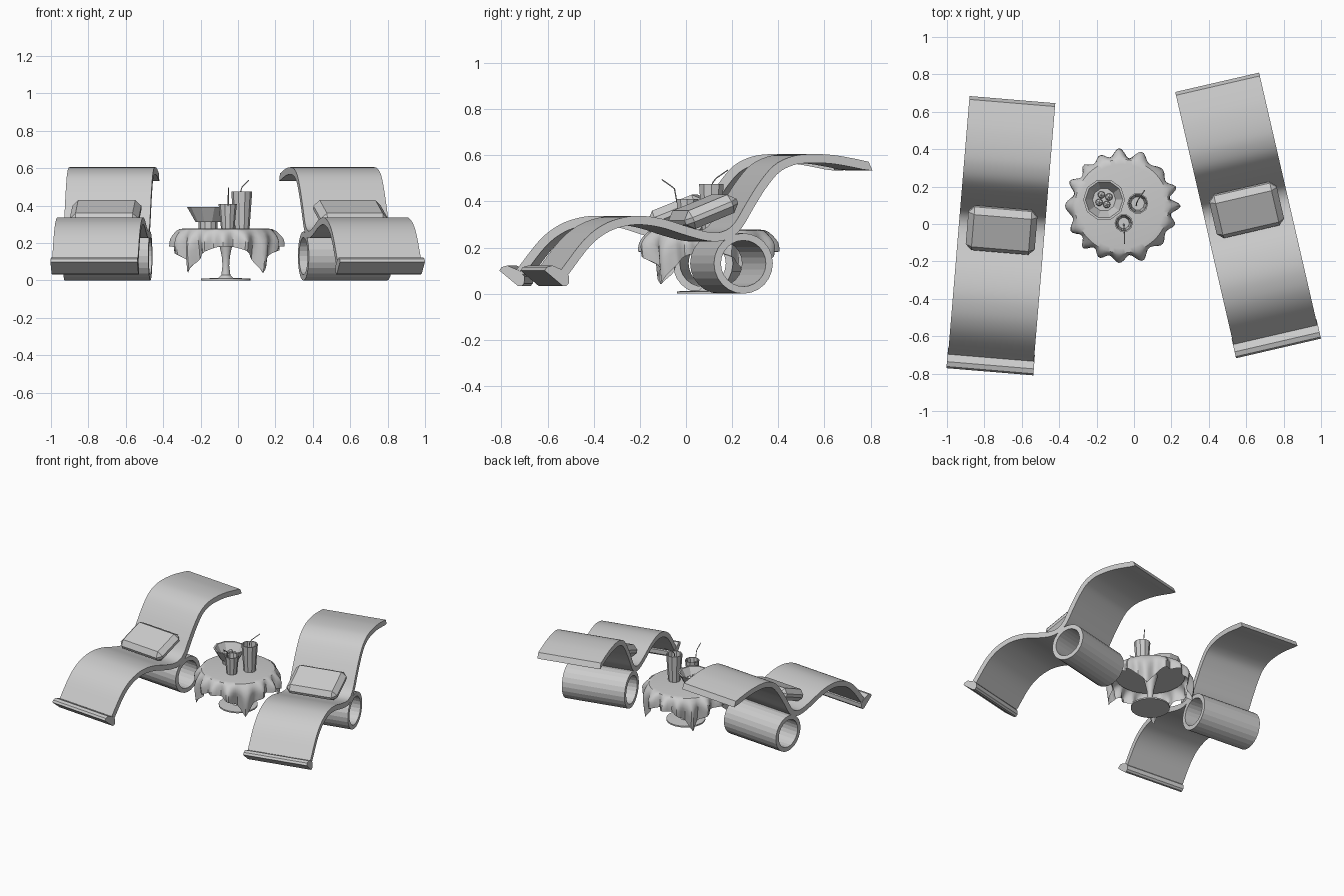
import bpy, bmesh, math
from mathutils import Vector, Matrix

if "Cube" in bpy.data.objects:
    bpy.data.objects.remove(bpy.data.objects["Cube"])


def finish(name, bm, mat=None, smooth=False):
    bmesh.ops.recalc_face_normals(bm, faces=bm.faces)
    me = bpy.data.meshes.new(name)
    bm.to_mesh(me)
    bm.free()
    ob = bpy.data.objects.new(name, me)
    bpy.context.collection.objects.link(ob)
    if mat is not None:
        ob.matrix_world = mat
    if smooth:
        bpy.ops.object.select_all(action='DESELECT')
        ob.select_set(True)
        bpy.context.view_layer.objects.active = ob
        bpy.ops.object.shade_smooth_by_angle(angle=math.radians(35))
    return ob


def catmull(pts, n):
    p = [Vector(q) for q in pts]
    p = [2 * p[0] - p[1]] + p + [2 * p[-1] - p[-2]]
    out = []
    for i in range(1, len(p) - 2):
        a, b, c, d = p[i - 1:i + 3]
        for k in range(n):
            t = k / n
            out.append(0.5 * (2 * b + (c - a) * t + (2 * a - 5 * b + 4 * c - d) * t * t
                              + (3 * b - a - 3 * c + d) * t ** 3))
    return out + [p[-2]]


def extrude_x(bm, ring, w):
    """Prism of a (y, z) outline, width w across x."""
    ends = [[bm.verts.new((x, p[0], p[1])) for p in ring] for x in (-w / 2, w / 2)]
    n = len(ring)
    for i in range(n):
        j = (i + 1) % n
        bm.faces.new((ends[0][i], ends[0][j], ends[1][j], ends[1][i]))
    return ends


def lathe(name, prof, sides, loc, closed=False, smooth=False, mat=None):
    """Turn an (r, z) profile; r = 0 makes a pole."""
    bm = bmesh.new()
    rings = []
    for r, z in prof:
        if r == 0:
            rings.append([bm.verts.new((0, 0, z))] * sides)
        else:
            rings.append([bm.verts.new((r * math.cos(math.tau * i / sides),
                                        r * math.sin(math.tau * i / sides), z)) for i in range(sides)])
    pairs = list(zip(rings, rings[1:])) + ([(rings[-1], rings[0])] if closed else [])
    for a, b in pairs:
        for i in range(sides):
            j = (i + 1) % sides
            bm.faces.new(list(dict.fromkeys((a[i], a[j], b[j], b[i]))))
    return finish(name, bm, mat or Matrix.Translation(loc), smooth)


# top line of the lounger's wavy sheet, foot to head (length, height)
TOP = [(-.66, .105), (-.56, .232), (-.475, .298), (-.385, .33), (-.30, .337), (-.20, .322),
       (-.09, .288), (.00, .266), (.06, .27), (.11, .305), (.165, .395), (.22, .48),
       (.285, .555), (.36, .593), (.44, .605), (.54, .602), (.63, .588), (.707, .572)]
LIP = [(-.735, .10), (-.726, .115), (-.70, .122), (-.645, .098), (-.626, .075),
       (-.627, .045), (-.638, .033), (-.655, .034)]
WIDTH, THICK = .46, .038


def lounger(side, loc, angle):
    base = Matrix.Translation(loc) @ Matrix.Rotation(math.radians(angle), 4, 'Z')
    # wavy sheet
    top = catmull(TOP, 4)
    low = []
    for i, p in enumerate(top):
        t = (top[min(i + 1, len(top) - 1)] - top[max(i - 1, 0)]).normalized()
        low.append(p + Vector((t.y, -t.x)) * THICK)
    low[-1] = Vector((.725, .533))
    bm = bmesh.new()
    ends = extrude_x(bm, top + low[::-1], WIDTH)
    n = len(top)
    for e in ends:
        for i in range(n - 1):
            bm.faces.new((e[i], e[i + 1], e[2 * n - 2 - i], e[2 * n - 1 - i]))
    finish(side + "_lounger_sheet", bm, base, True)
    # rounded foot lip
    bm = bmesh.new()
    for e in extrude_x(bm, LIP, WIDTH + .006):
        bm.faces.new(e)
    finish(side + "_lounger_foot_lip", bm, base)
    # hollow roll that carries the seat
    h = WIDTH / 2
    lathe(side + "_lounger_roll", [(.131, -h), (.131, h), (.1, h), (.1, -h)], 24, (0, 0, 0), True,
          mat=base @ Matrix.Translation((0, .15, .131)) @ Matrix.Rotation(math.pi / 2, 4, 'Y'))
    # chamfered cushion
    bm = bmesh.new()
    bmesh.ops.create_cube(bm, size=1)
    bmesh.ops.scale(bm, vec=(.37, .25, .085), verts=bm.verts)
    bmesh.ops.bevel(bm, geom=bm.edges[:], offset=.032, segments=1, affect='EDGES')
    finish(side + "_lounger_cushion", bm, base @ Matrix.Translation((0, .025, .355))
           @ Matrix.Rotation(math.radians(22), 4, 'X'))


lounger("left", (-.71, -.0575, 0), -4.75)
lounger("right", (.6075, .051, 0), 13)

# pedestal table
TX, TY = -.065, .095
lathe("table_pedestal", [(0, 0), (.133, 0), (.133, .01), (.04, .014), (.024, .03), (.018, .08),
                         (.022, .13), (.035, .19), (.05, .25), (0, .25)], 24, (TX, TY, 0), smooth=True)
lathe("table_top", [(0, .25), (.238, .25), (.238, .272), (0, .272)], 32, (TX, TY, 0))

# square tablecloth: flat disc, then a pleated drop that is longest at the corners
bm = bmesh.new()
N, R, HALF, ROWS = 128, .25, .345, 6
rings = [[bm.verts.new((0, 0, .278))] * N]
for row in range(-1, ROWS + 1):
    t = max(row, 0) / ROWS
    ring = []
    for i in range(N):
        a = math.tau * i / N
        drop = HALF / max(abs(math.cos(a)), abs(math.sin(a))) - R
        corner = math.sin(2 * a) ** 2
        pleat = math.cos(16 * a + .9 * math.sin(3 * a)) * (.75 + .25 * math.sin(5 * a + 1))
        r = R + .038 * math.sin(min(t * (1 + corner), 1) * math.pi / 2) - .02 * corner * t * t
        r += .028 * pleat * min(1, 1.6 * t)
        if row < 0:
            r = R * .9
        z = .278 - drop * t * (.75 + .25 * t) - (.004 if row == 0 else 0)
        ring.append(bm.verts.new((r * math.cos(a), r * math.sin(a), z)))
    rings.append(ring)
for a, b in zip(rings, rings[1:]):
    for i in range(N):
        j = (i + 1) % N
        bm.faces.new(list(dict.fromkeys((a[i], a[j], b[j], b[i]))))
finish("tablecloth", bm, Matrix.Translation((TX, TY, 0)), True)

# fruit bowl and fruit
BX, BY = -.16, .13
lathe("bowl", [(0, .279), (.05, .279), (.05, .312), (.068, .314), (.108, .385), (.112, .392),
               (.1, .392), (.062, .325), (0, .325)], 10, (BX, BY, 0))
for i in range(4):
    a = math.tau * i / 4 + .5
    bm = bmesh.new()
    bmesh.ops.create_icosphere(bm, subdivisions=1, radius=.022)
    finish(f"fruit_{i + 1}", bm, Matrix.Translation((BX + .03 * math.cos(a), BY + .03 * math.sin(a), .346)))


# drinking glasses with bent straws
def drink(name, x, y, r0, r1, top, straw):
    b = .279
    lathe(name + "_glass", [(0, b), (r0, b), (r1, top), (r1 - .007, top), (r0 - .006, b + .02),
                            (0, b + .02)], 10, (x, y, 0))
    cu = bpy.data.curves.new(name + "_straw", 'CURVE')
    cu.dimensions = '3D'
    cu.bevel_depth = .003
    cu.bevel_resolution = 1
    cu.use_fill_caps = True
    sp = cu.splines.new('POLY')
    sp.points.add(len(straw) - 1)
    for p, q in zip(sp.points, straw):
        p.co = (*q, 1)
    bpy.context.collection.objects.link(bpy.data.objects.new(name + "_straw", cu))


drink("tall", .02, .11, .042, .056, .475,
      [(.012, .10, .30), (.015, .115, .48), (.022, .13, .50), (.057, .18, .535)])
drink("short", -.055, .005, .036, .049, .41,
      [(-.055, .0, .30), (-.052, -.04, .40), (-.052, -.05, .455), (-.05, -.065, .467), (-.05, -.105, .495)])
